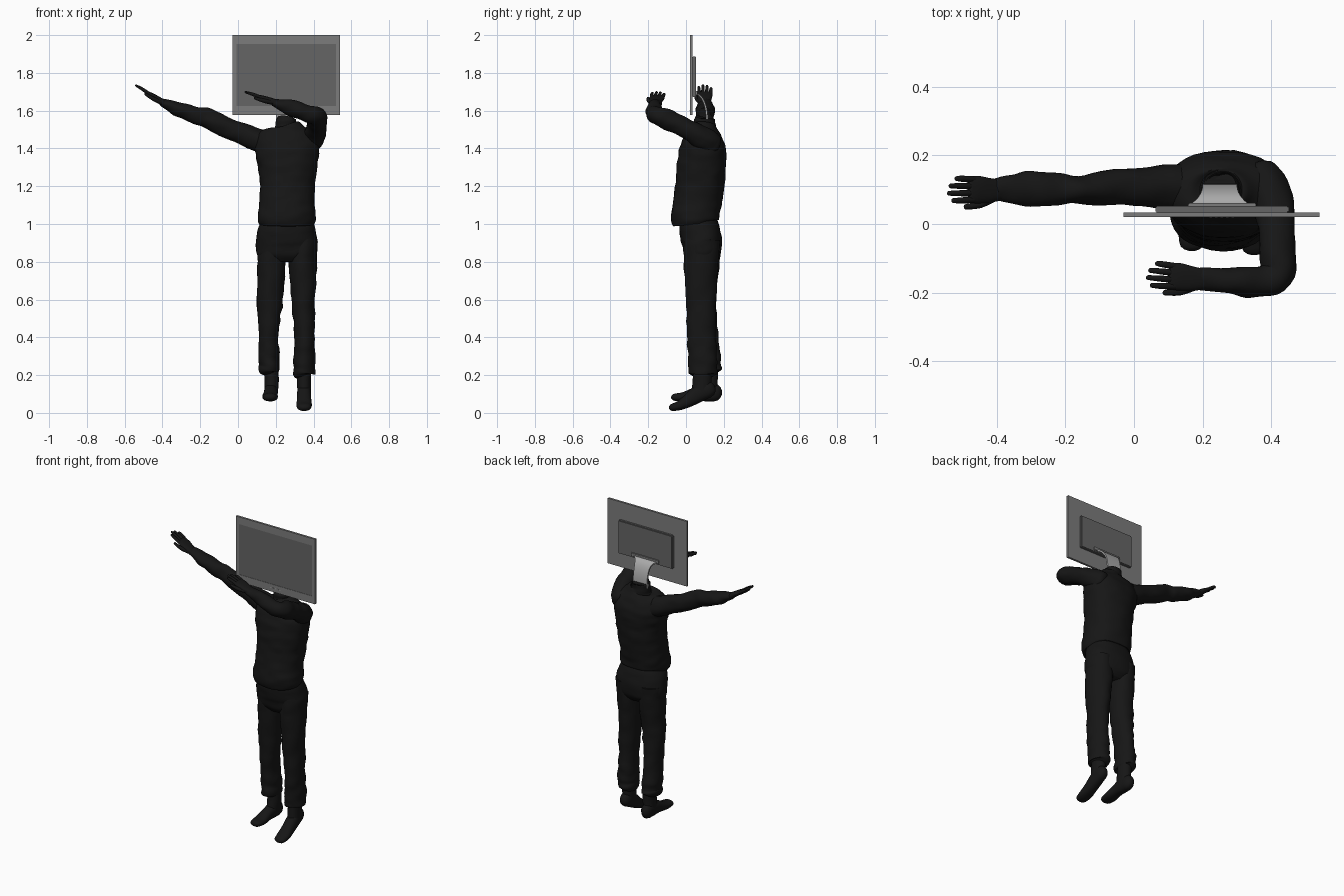
import bpy, bmesh, math
from mathutils import Vector, noise

if "Cube" in bpy.data.objects:
    bpy.data.objects.remove(bpy.data.objects["Cube"])


def material(name, v):
    m = bpy.data.materials.new(name)
    m.diffuse_color = (v, v, v, 1)
    m.use_nodes = True
    m.node_tree.nodes["Principled BSDF"].inputs["Base Color"].default_value = m.diffuse_color
    return m


BLACK = material("black_cloth", 0.008)
DARK = material("dark_grey", 0.13)
MID = material("mid_grey", 0.2)
SILVER = material("silver", 0.4)


def finish(bm, name, mat, angle=50):
    bmesh.ops.recalc_face_normals(bm, faces=bm.faces)
    me = bpy.data.meshes.new(name)
    bm.to_mesh(me)
    bm.free()
    ob = bpy.data.objects.new(name, me)
    bpy.context.collection.objects.link(ob)
    me.materials.append(mat)
    bpy.context.view_layer.objects.active = ob
    ob.select_set(True)
    bpy.ops.object.shade_smooth_by_angle(angle=math.radians(angle))
    ob.select_set(False)
    return ob


def resample(rows, steps):
    # Catmull-Rom through rows of (x, y, z, a, b)
    out = []
    n = len(rows)
    for i in range(n - 1):
        p = [rows[max(0, min(n - 1, i + k))] for k in (-1, 0, 1, 2)]
        for s in range(steps):
            t = s / steps
            out.append([0.5 * (2 * b + (c - a) * t + (2 * a - 5 * b + 4 * c - d) * t * t
                               + (3 * b - a - 3 * c + d) * t ** 3) for a, b, c, d in zip(*p)])
    out.append(list(rows[-1]))
    return out


def tube(name, rows, hint, mat=BLACK, sides=28, steps=5, wrinkle=0.0, power=2.0, round_end=0.0):
    # Loft of superellipses: a is the half size along hint, b across it
    rings = resample(rows, steps)
    if round_end:
        first, last = Vector(rings[0][:3]), Vector(rings[-1][:3])
        d0 = (first - Vector(rings[1][:3])).normalized()
        d1 = (last - Vector(rings[-2][:3])).normalized()
        a0, b0, a1, b1 = *rings[0][3:], *rings[-1][3:]
        for k in (30, 55, 75, 86):
            c, s = math.cos(math.radians(k)), math.sin(math.radians(k)) * round_end
            rings.insert(0, [*(first + d0 * s * min(a0, b0)), a0 * c, b0 * c])
            rings.append([*(last + d1 * s * min(a1, b1)), a1 * c, b1 * c])
    bm = bmesh.new()
    loops = []
    hint = Vector(hint)
    pts = [Vector(r[:3]) for r in rings]
    for i, r in enumerate(rings):
        t = (pts[min(i + 1, len(pts) - 1)] - pts[max(i - 1, 0)]).normalized()
        u = (hint - t * hint.dot(t)).normalized()
        v = t.cross(u)
        loop = []
        for k in range(sides):
            w = 2 * math.pi * k / sides
            c, s = math.cos(w), math.sin(w)
            off = (u * r[3] * math.copysign(abs(c) ** (2 / power), c)
                   + v * r[4] * math.copysign(abs(s) ** (2 / power), s))
            p = pts[i] + off
            if wrinkle:
                q = p * 14
                q.z *= 1.7
                p += off.normalized() * wrinkle * noise.noise(q)
            loop.append(bm.verts.new(p))
        loops.append(loop)
    for a, b in zip(loops, loops[1:]):
        for k in range(sides):
            j = (k + 1) % sides
            bm.faces.new((a[k], a[j], b[j], b[k]))
    bm.faces.new(loops[0][::-1])
    bm.faces.new(loops[-1])
    return finish(bm, name, mat)


def column(name, spans, **kw):
    # Upright tube from (z, x min, x max, y min, y max)
    rows = [((x0 + x1) / 2, (y0 + y1) / 2, z, (y1 - y0) / 2, (x1 - x0) / 2)
            for z, x0, x1, y0, y1 in spans]
    return tube(name, rows, (0, 1, 0), **kw)


def box(name, lo, hi, mat, bevel=0.0):
    bm = bmesh.new()
    bmesh.ops.create_cube(bm, size=1)
    for v in bm.verts:
        v.co = [l + (h - l) * (c + 0.5) for l, h, c in zip(lo, hi, v.co)]
    if bevel:
        bmesh.ops.bevel(bm, geom=bm.edges[:], offset=bevel, segments=2, affect='EDGES')
    return finish(bm, name, mat, 30)


# Jacket with hem, shoulders and collar
column("jacket", [
    (1.0, .115, .40, -.065, .165), (1.03, .105, .41, -.078, .175), (1.1, .11, .405, -.07, .185),
    (1.2, .115, .405, -.056, .2), (1.3, .108, .42, -.048, .21), (1.38, .092, .43, -.036, .214),
    (1.44, .088, .43, -.018, .204), (1.485, .115, .405, .012, .182), (1.512, .175, .345, .035, .165),
    (1.525, .2, .313, .045, .157), (1.553, .202, .31, .045, .155), (1.556, .212, .3, .055, .145),
    (1.535, .217, .295, .06, .14)], wrinkle=.007, power=2.25, sides=40)

# Trousers
column("trouser_hips", [
    (1.03, .13, .39, -.03, .16), (.97, .106, .412, -.036, .18), (.9, .096, .42, -.02, .19),
    (.84, .1, .42, -.01, .18), (.8, .13, .39, .02, .15)], wrinkle=.005, power=2.3, sides=40)
column("trouser_leg_left", [
    (.92, .1, .245, 0, .185), (.8, .1, .254, .0, .178), (.6, .102, .236, .015, .16),
    (.42, .11, .217, .03, .168), (.3, .108, .218, .04, .184), (.25, .112, .22, .04, .185),
    (.225, .108, .216, .042, .186), (.21, .13, .2, .07, .16)], wrinkle=.009)
column("trouser_leg_right", [
    (.92, .27, .418, -.01, .18), (.8, .265, .42, -.012, .172), (.6, .283, .408, .0, .158),
    (.42, .298, .404, .005, .158), (.3, .294, .406, .01, .165), (.24, .296, .408, .014, .165),
    (.21, .292, .402, .016, .165), (.195, .315, .385, .04, .14)], wrinkle=.009)

# Shoes: left one flat, right one pointing down
column("ankle_left", [(.24, .137, .213, .075, .17), (.17, .14, .216, .07, .168),
                      (.1, .14, .21, .06, .168)])
tube("shoe_left", [(.174, .15, .108, .047, .034), (.174, .1, .108, .047, .036),
                   (.172, .05, .1, .036, .036), (.17, -.01, .086, .025, .041),
                   (.168, -.055, .083, .02, .036)], (0, 0, 1), round_end=1.2, power=2.3)
column("ankle_right", [(.24, .312, .388, .04, .14), (.17, .312, .386, .035, .135),
                       (.11, .315, .386, .03, .13)])
tube("shoe_right", [(.35, .115, .125, .045, .034), (.35, .07, .104, .046, .037),
                    (.35, .02, .07, .037, .038), (.35, -.03, .041, .026, .041),
                    (.35, -.067, .03, .02, .036)], (0, 0, 1), round_end=1.2, power=2.3)

# Sleeves: left stretched out sideways, right bent across the front
tube("sleeve_left", [
    (.18, .105, 1.415, .065, .075), (.07, .107, 1.457, .057, .064), (-.05, .107, 1.507, .054, .053),
    (-.16, .099, 1.558, .052, .041), (-.22, .1, 1.575, .044, .047), (-.3, .102, 1.602, .038, .05),
    (-.37, .102, 1.63, .029, .041), (-.4, .1, 1.642, .022, .034)],
    (0, 0, 1), wrinkle=.008, round_end=.5)
tube("sleeve_right", [
    (.36, .13, 1.42, .065, .07), (.398, .08, 1.458, .062, .062), (.415, 0, 1.505, .052, .053),
    (.42, -.09, 1.55, .053, .05), (.415, -.15, 1.572, .05, .049), (.37, -.167, 1.585, .046, .046),
    (.3, -.165, 1.607, .042, .041), (.24, -.163, 1.626, .034, .036), (.19, -.16, 1.642, .022, .034)],
    (0, 0, 1), wrinkle=.008, round_end=.5)


def hand(side, wrist, tip):
    wrist, tip = Vector(wrist), Vector(tip)
    d = tip - wrist
    across = (Vector((0, 1, 0)) - d * (d.y / d.length_squared)).normalized()

    def at(along, lateral, drop=0.0):
        return tuple(wrist + d * along + across * lateral - Vector((0, 0, drop)))

    tube("palm_" + side, [(*at(-.1, 0), .018, .028), (*at(.2, -.002), .017, .036),
                          (*at(.42, 0), .014, .04), (*at(.56, 0), .01, .038)],
         (0, 0, 1), round_end=.8, power=2.4)
    for i, reach in enumerate((.92, 1.0, .97, .86)):
        y = -.029 + .0195 * i
        tube(f"finger_{side}_{i + 1}", [(*at(.48, y), .009, .0095), (*at(.72, y * 1.08, -.002), .009, .009),
                                        (*at(reach - .04, y * 1.1), .006, .007)],
             (0, 0, 1), sides=12, steps=3, round_end=1)
    tube("thumb_" + side, [(*at(.12, -.022, .006), .012, .013), (*at(.38, -.043, .012), .011, .011),
                           (*at(.64, -.05, .014), .007, .008)],
         (0, 0, 1), sides=12, steps=3, round_end=1)


hand("left", (-.39, .1, 1.637), (-.545, .1, 1.737))
hand("right", (.2, -.16, 1.642), (.035, -.145, 1.7))

# Screen with a raised bezel around the recessed display
box("screen_body", (-.03, .024, 1.577), (.54, .034, 2), MID)
for name, lo, hi in (("bezel_top", (-.03, .020, 1.953), (.54, .026, 2)),
                     ("bezel_bottom", (-.03, .020, 1.577), (.54, .026, 1.625)),
                     ("bezel_left", (-.03, .020, 1.625), (-.008, .026, 1.953)),
                     ("bezel_right", (.518, .020, 1.625), (.54, .026, 1.953))):
    box(name, lo, hi, MID)
box("display", (-.008, .022, 1.625), (.518, .026, 1.953), DARK)
for i in range(5):
    box(f"button_{i + 1}", (.22 + i * .016, .0185, 1.6), (.228 + i * .016, .022, 1.604), SILVER)

# Rear housing and stand mount
box("rear_housing", (.062, .033, 1.672), (.452, .053, 1.888), DARK, .004)
box("stand_mount", (.158, .05, 1.683), (.356, .061, 1.705), MID, .002)

# Curved stand neck, flared at the screen and running into the collar
bm = bmesh.new()
rows = []
for i in range(13):
    w = math.pi / 2 * i / 12
    half = .05 + .045 * (1 - i / 12) ** 4
    ring = []
    for x, g in ((-half, 0), (half, 0), (half, .01), (-half, .01)):
        ring.append(bm.verts.new((.25 + x, .052 + (.064 - g) * math.sin(w),
                                  1.555 + (.138 - g) * math.cos(w))))
    rows.append(ring)
for a, b in zip(rows, rows[1:]):
    for k in range(4):
        bm.faces.new((a[k], a[(k + 1) % 4], b[(k + 1) % 4], b[k]))
bm.faces.new(rows[0])
bm.faces.new(rows[-1])
finish(bm, "stand_neck", SILVER, 40)
box("stand_base", (.2, .1, 1.52), (.3, .116, 1.557), SILVER)
